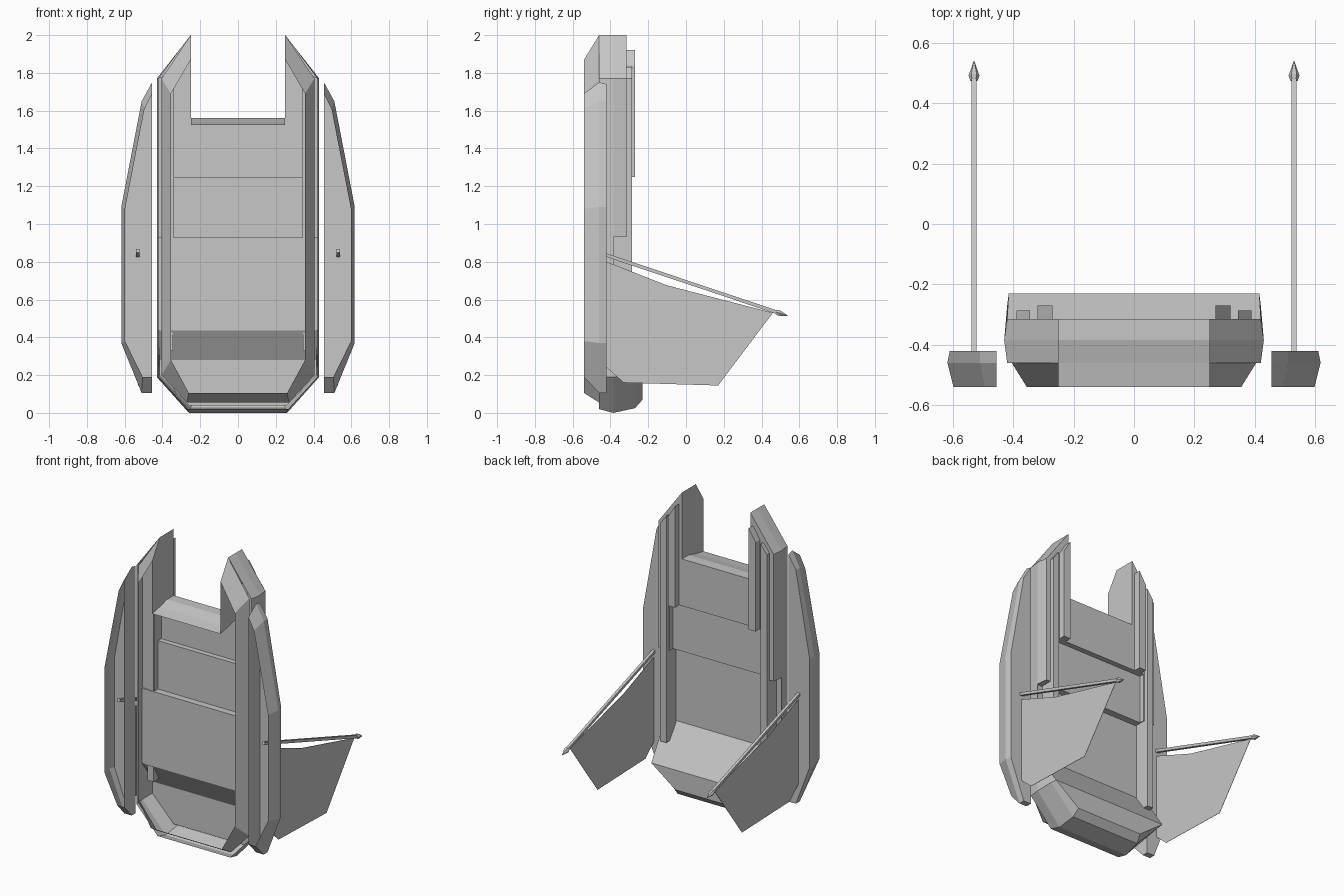
import bpy
import bmesh
from mathutils import Vector

default_cube = bpy.data.objects.get("Cube")
if default_cube:
    bpy.data.objects.remove(default_cube, do_unlink=True)

# One grey for the whole model
grey = bpy.data.materials.new("plain_grey")
grey.use_nodes = True
colour = (0.57, 0.57, 0.57, 1)
grey.diffuse_color = colour
grey.node_tree.nodes["Principled BSDF"].inputs["Base Color"].default_value = colour

# Shared depths, from front to back
FRONT, SHOULDER, MIDDLE, BACK = -0.54, -0.46, -0.385, -0.315
PANEL = -0.395


def make_part(name, polygons):
    """Mesh from a few polygons, mirrored across the centre line."""
    bm = bmesh.new()
    for polygon in polygons:
        bm.faces.new([bm.verts.new(point) for point in polygon])
    bmesh.ops.remove_doubles(bm, verts=bm.verts, dist=0.0005)
    bmesh.ops.recalc_face_normals(bm, faces=bm.faces)
    mesh = bpy.data.meshes.new(name)
    bm.to_mesh(mesh)
    bm.free()
    mesh.materials.append(grey)
    part = bpy.data.objects.new(name, mesh)
    bpy.context.collection.objects.link(part)
    mirror = part.modifiers.new("mirror", "MIRROR")
    mirror.merge_threshold = 0.0005
    return part


def ring(depth, outline):
    """Place an (x, z) outline at one depth."""
    return [(x, depth, z) for x, z in outline]


def loft(rings, closed=False):
    """Quads joining matching points of neighbouring rings."""
    faces = []
    for first, second in zip(rings, rings[1:]):
        count = len(first)
        for i in range(count if closed else count - 1):
            j = (i + 1) % count
            faces.append([first[i], first[j], second[j], second[i]])
    return faces


def side_profile(x, outline):
    """Place a (y, z) outline at one x."""
    return [(x, y, z) for y, z in outline]


def strip(width, outline):
    """Sweep a (y, z) line from the centre out to a width."""
    return loft([side_profile(0, outline), side_profile(width, outline)])


def box(name, x_range, y_range, low, tops):
    """Upright rail with a slanted top."""
    x_near, x_far = x_range
    base = [(x_near, low), (x_far, low), (x_far, tops[1]), (x_near, tops[0])]
    ends = [ring(depth, base) for depth in y_range]
    return make_part(name, loft(ends, closed=True) + ends)


# Bevelled front trim, open in the middle
make_part("front_trim", loft([
    ring(FRONT, [(.25, 1.87), (.355, 1.69), (.355, .28), (.26, .105), (0, .105)]),
    ring(SHOULDER, [(.25, 2), (.405, 1.77), (.405, .2), (.27, .055), (0, .055)]),
]))

# Outer hull band, just outside the trim
band = [
    ring(SHOULDER, [(.25, 2), (.42, 1.77), (.42, .19), (.265, .02), (0, .02)]),
    ring(MIDDLE, [(.25, 2), (.43, 1.77), (.43, .19), (.26, 0), (0, 0)]),
]
make_part("hull_band", loft(band))

# Upper back casing, which ends halfway down
casing = [
    ring(MIDDLE, [(.25, 2), (.43, 1.77), (.43, .93), (.34, .93)]),
    ring(BACK, [(.25, 2), (.42, 1.77), (.42, .93), (.34, .93)]),
]
casing_back = ring(BACK, [
    (.25, 2), (.42, 1.77), (.42, .93), (.34, .93),
    (.34, 1.25), (0, 1.25), (0, 1.56), (.25, 1.56)])
casing_side = side_profile(.34, [(BACK, .93), (BACK, 1.8), (MIDDLE, 1.8), (MIDDLE, .93)])
casing_front = ring(MIDDLE, [(.34, .93), (.43, .93), (.43, 1.77), (.34, 1.8)])
make_part("upper_casing", loft(casing) + [casing_back, casing_side, casing_front])

# Notch between the two towers
make_part("notch_wall", [side_profile(.25, [
    (FRONT, 1.525), (FRONT, 1.87), (SHOULDER, 2), (BACK, 2),
    (BACK, 1.56), (MIDDLE, 1.56), (SHOULDER, 1.54)])])
make_part("notch_shelf", strip(.25, [
    (FRONT, 1.525), (SHOULDER, 1.54), (MIDDLE, 1.56), (BACK, 1.56)]))

# Stepped back panels
make_part("middle_panel", strip(.34, [(BACK, 1.25), (-.35, 1.25), (-.35, .93), (MIDDLE, .93)]))
make_part("lower_panel", strip(.425, [(MIDDLE, .93), (PANEL, .93), (PANEL, .435)]))

# Bulging bowl at the foot
bowl = [
    band[-1][2:],
    ring(-.27, [(.42, .2), (.25, .025), (0, .025)]),
    ring(-.23, [(.415, .2), (.24, .07), (0, .07)]),
]
bowl_top = [(.425, PANEL, .435), (0, PANEL, .435)]
rear_edge = [(0, -.23, .2), bowl[2][0]]
make_part("foot_bowl", loft(bowl) + [
    bowl[2] + rear_edge[:1],
    bowl_top + rear_edge,
    [bowl_top[0], bowl[0][0], bowl[1][0], bowl[2][0]],
])
make_part("bowl_lining", strip(.415, [(PANEL, .435), (-.3, .28)])
          + [ring(-.3, [(0, .28), (.415, .28), (.415, .2), (.26, .04), (0, .04)])])

# Rails standing on the back
box("long_back_rail", (.345, .39), (-.39, -.287), .33, (1.83, 1.77))
box("short_back_rail", (.27, .32), (BACK, -.27), 1.25, (1.92, 1.84))

# Side pods: hollow bevelled shells
pod = [
    ring(FRONT, [(.455, 1.69), (.495, 1.61), (.598, 1.08), (.598, .38), (.505, .19), (.455, .19)]),
    ring(SHOULDER, [(.455, 1.75), (.51, 1.65), (.618, 1.09), (.618, .37), (.51, .105), (.455, .105)]),
    ring(-.42, [(.455, 1.74), (.51, 1.65), (.61, 1.09), (.61, .37), (.51, .105), (.455, .105)]),
]
make_part("side_pod", loft(pod, closed=True) + [pod[-1]])

# Fins: thin sheets behind the pods
fin_outline = [(-.42, .8), (-.1, .675), (.46, .53), (.17, .145), (-.33, .16), (-.42, .24)]
fin_sides = [side_profile(x, fin_outline) for x in (.527, .529)]
make_part("fin", loft(fin_sides, closed=True) + fin_sides)


def spar(name, start, end, radii, sides):
    """Straight tapered bar through a list of (fraction, radius) stops."""
    start, end = Vector(start), Vector(end)
    turn = (end - start).to_track_quat("Z", "Y")
    circle = [Vector((1, 1, 0)), Vector((-1, 1, 0)), Vector((-1, -1, 0)), Vector((1, -1, 0))]
    if sides == 6:
        circle = [Vector((1, 0, 0)), Vector((.5, .87, 0)), Vector((-.5, .87, 0))]
        circle += [-v for v in circle]
    rings = [[tuple(start.lerp(end, t) + turn @ (v * r)) for v in circle] for t, r in radii]
    return make_part(name, loft(rings, closed=True) + [rings[0], rings[-1]])


# Slanted spars with pointed tips above the fins
spar("fin_spar", (.53, -.49, .858), (.53, .49, .53), [(0, .009), (1, .009)], 4)
spar("spar_tip", (.53, .475, .535), (.53, .54, .513),
     [(0, .012), (.25, .018), (1, .001)], 6)
